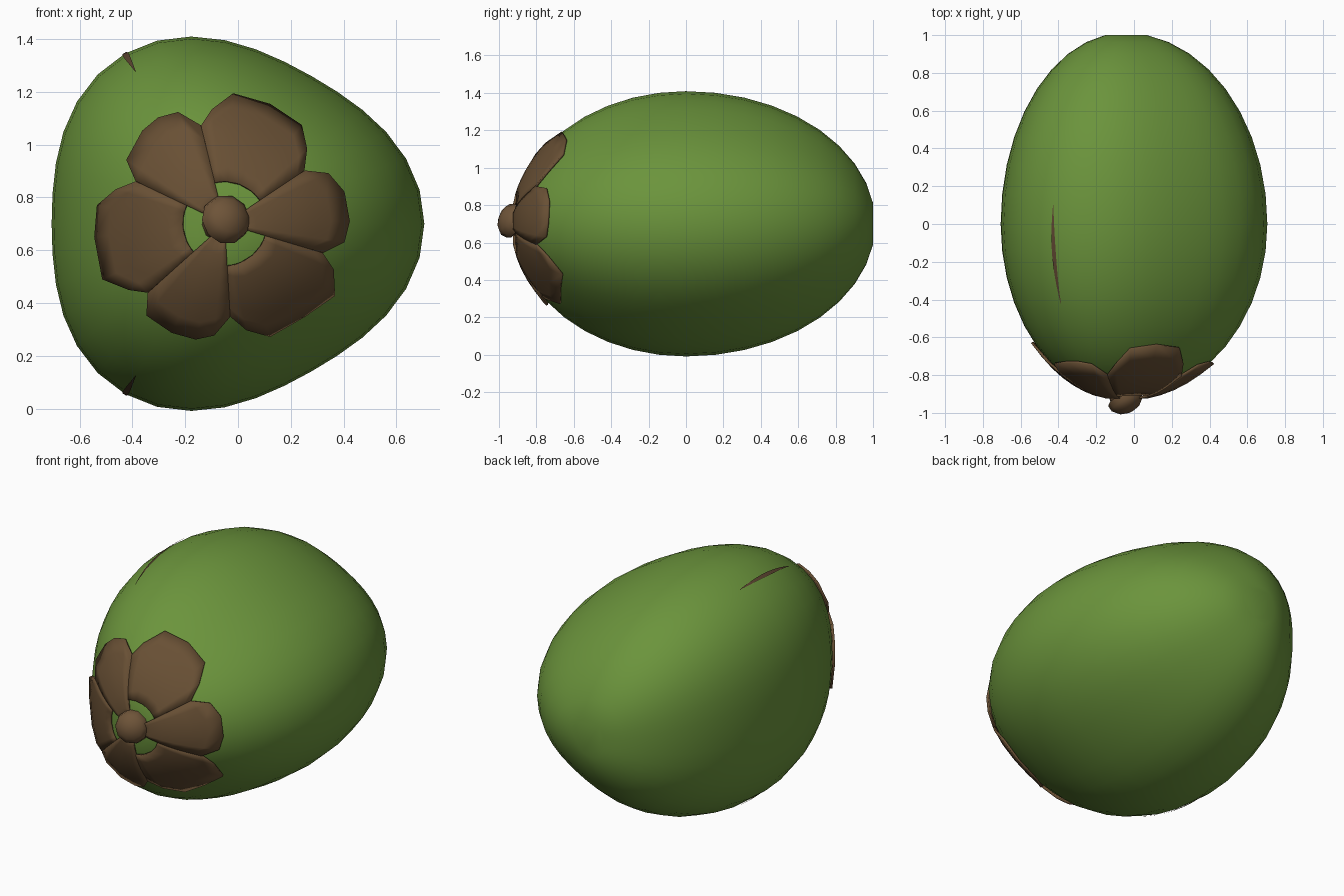
import bpy, bmesh
from math import sin, cos, pi, radians, sqrt, atan2, hypot
from mathutils import Vector

cube = bpy.data.objects.get("Cube")
if cube:
    bpy.data.objects.remove(cube, do_unlink=True)

AXIS_X, AXIS_Z = -0.05, 0.7
FRONT, BACK = 0.918, 1.0125
SEGMENTS, RINGS = 36, 20


def material(name, color):
    mat = bpy.data.materials.new(name)
    mat.use_nodes = True
    mat.diffuse_color = (*color, 1)
    mat.node_tree.nodes["Principled BSDF"].inputs["Base Color"].default_value = (*color, 1)
    return mat


def finish(name, bm, mat, angle=40):
    bmesh.ops.recalc_face_normals(bm, faces=bm.faces[:])
    mesh = bpy.data.meshes.new(name)
    bm.to_mesh(mesh)
    bm.free()
    mesh.materials.append(mat)
    obj = bpy.data.objects.new(name, mesh)
    bpy.context.collection.objects.link(obj)
    bpy.ops.object.select_all(action="DESELECT")
    obj.select_set(True)
    bpy.context.view_layer.objects.active = obj
    bpy.ops.object.shade_smooth_by_angle(angle=radians(angle))
    return obj


def bridge(bm, rows, closed=True):
    """Join consecutive rows of vertices with quads."""
    for a, b in zip(rows, rows[1:]):
        n = len(a)
        for i in range(n if closed else n - 1):
            j = (i + 1) % n
            bm.faces.new((a[i], a[j], b[j], b[i]))


def radius(theta):
    """Rounded three-sided cross-section of the husk."""
    return 0.706 + 0.05 * -cos(3 * theta + pi) * -1


def section_radius(theta):
    return 0.706 - 0.05 * cos(3 * theta + pi)


def husk_point(theta, y, grow=1.0):
    length = FRONT if y < 0 else BACK
    r = section_radius(theta) * sqrt(max(0, 1 - (y / length) ** 2)) * grow
    return Vector((AXIS_X + r * cos(theta), y, AXIS_Z + 0.985 * r * sin(theta)))


def front_surface(x, z, lift):
    """Place a front-facing point just above the husk."""
    dx, dz = x - AXIS_X, (z - AXIS_Z) / 0.985
    rho = hypot(dx, dz) / section_radius(atan2(dz, dx))
    return Vector((x, -FRONT * min(0.9877, sqrt(max(0, 1 - rho * rho))) - lift, z))


green = material("husk green", (0.147, 0.296, 0.045))
brown = material("calyx brown", (0.14, 0.08, 0.035))
stem_brown = material("stem brown", (0.155, 0.088, 0.04))
scar_brown = material("scar brown", (0.11, 0.06, 0.03))

# Husk: an ovoid with a rounded three-sided section and small flat ends
bm = bmesh.new()
rows = []
for i in range(1, RINGS):
    c = -cos(pi * i / RINGS)
    y = c * (FRONT if c < 0 else BACK)
    rows.append([bm.verts.new(husk_point(2 * pi * s / SEGMENTS, y)) for s in range(SEGMENTS)])
bridge(bm, rows)
bm.faces.new(rows[0])
bm.faces.new(rows[-1])
finish("husk", bm, green, 60)

# Calyx: six leaves hugging the front, every other one ending short of the stem
LEAVES = {
    "top": [(.25, .9), (.26, .98), (.24, 1.07), (.12, 1.15), (-.02, 1.19), (-.1, 1.13), (-.14, 1.07)],
    "upper_right": [(-.14, 1.07), (-.225, 1.12), (-.3, 1.1), (-.36, 1.05), (-.42, .94), (-.385, .86)],
    "right": [(-.385, .86), (-.46, .83), (-.53, .77), (-.54, .65), (-.51, .49), (-.41, .45), (-.34, .44)],
    "lower_right": [(-.34, .44), (-.345, .355), (-.25, .29), (-.16, .265), (-.09, .28), (-.03, .35)],
    "lower_left": [(-.03, .35), (.03, .3), (.12, .275), (.25, .35), (.365, .43), (.36, .53), (.32, .59)],
    "left": [(.32, .59), (.4, .63), (.42, .71), (.4, .82), (.34, .89), (.25, .9)],
}
for index, (name, outline) in enumerate(LEAVES.items()):
    inner = 0.16 if index % 2 == 0 else 0.05
    bm = bmesh.new()
    rows = []
    for k in range(7):
        row = []
        for x, z in outline:
            dx, dz = x - AXIS_X, z - AXIS_Z
            dist = hypot(dx, dz)
            f = (inner + (dist - inner) * k / 6) / dist
            lift = 0.012 + 0.006 * (k == 6)
            row.append(bm.verts.new(front_surface(AXIS_X + dx * f, AXIS_Z + dz * f, lift)))
        rows.append(row)
    bridge(bm, rows, closed=False)
    leaf = finish("calyx_leaf_" + name, bm, brown, 50)
    thick = leaf.modifiers.new("thickness", "SOLIDIFY")
    thick.thickness = 0.012
    thick.offset = 0

# Stem: a short tilted stub with a blunt rounded tip
base, tip = Vector((-0.075, -0.87, 0.695)), Vector((-0.02, -0.99, 0.735))
turn = (tip - base).to_track_quat("Z", "Y")
bm = bmesh.new()
rows = []
for along, r in [(0, .07), (.35, .075), (.45, .095), (.7, .09), (.88, .066), (1, .025)]:
    rows.append([bm.verts.new(base.lerp(tip, along)
                 + turn @ Vector((r * cos(pi * s / 5), r * sin(pi * s / 5), 0)))
                 for s in range(10)])
bridge(bm, rows)
bm.faces.new(rows[0])
bm.faces.new(rows[-1])
finish("stem", bm, stem_brown, 50)

# Scars: thin tapered streaks along the two rounded ridges
for name, ridge in (("upper_scar", 120), ("lower_scar", 240)):
    bm = bmesh.new()
    rows = []
    for i in range(13):
        t = i / 12
        half = radians(0.1 + 0.8 * sin(pi * t))
        y = -0.42 + 0.52 * t
        rows.append([bm.verts.new(husk_point(radians(ridge) + side * half, y, 1.004))
                     for side in (-1, 0, 1)])
    bridge(bm, rows, closed=False)
    finish(name, bm, scar_brown)
